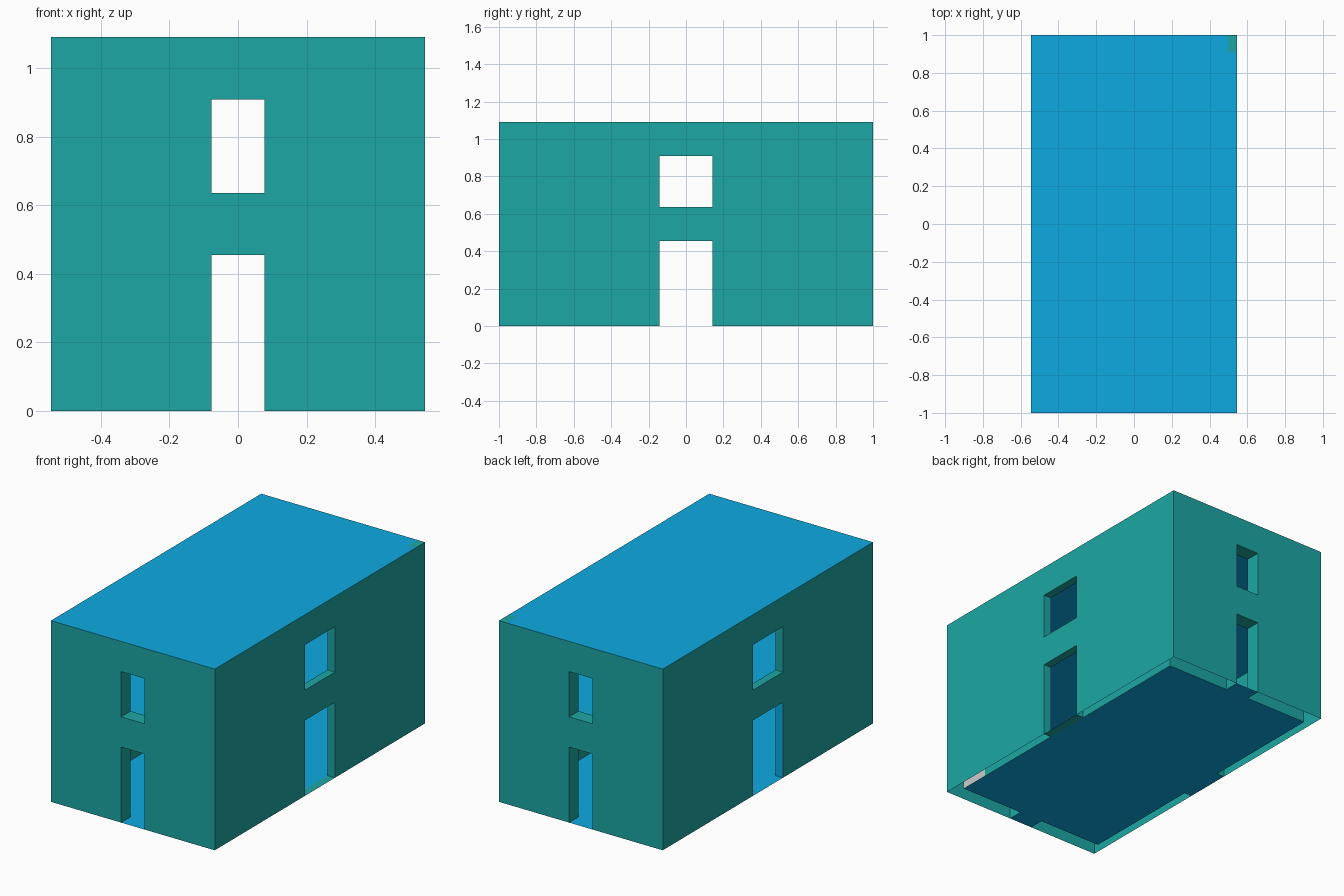
import bpy, bmesh
from mathutils import Vector

if "Cube" in bpy.data.objects:
    bpy.data.objects.remove(bpy.data.objects["Cube"])

W, L, H = 0.5455, 1.0, 1.0909          # outer half width, half length, height
K = 10 / 11                            # inner shell scale
DOOR_TOP, SILL, HEAD, MID = 0.4545, 0.6364, 0.9091, 0.5455


def material(name, color):
    m = bpy.data.materials.new(name)
    m.diffuse_color = color
    m.use_nodes = True
    m.node_tree.nodes["Principled BSDF"].inputs["Base Color"].default_value = m.diffuse_color
    return m


TEAL = material("teal", (0.012, 0.39, 0.37, 1))
BLUE = material("blue", (0.004, 0.40, 0.76, 1))


def build(name, quads, mats=(TEAL, BLUE)):
    """quads: (four corners, facing direction, material index)"""
    bm = bmesh.new()
    for pts, facing, mi in quads:
        f = bm.faces.new([bm.verts.new(p) for p in pts])
        f.normal_update()
        if f.normal.dot(Vector(facing)) < 0:
            f.normal_flip()
        f.material_index = mi
    bmesh.ops.remove_doubles(bm, verts=bm.verts, dist=1e-5)
    me = bpy.data.meshes.new(name)
    bm.to_mesh(me)
    bm.free()
    for m in mats:
        me.materials.append(m)
    ob = bpy.data.objects.new(name, me)
    bpy.context.collection.objects.link(ob)
    return ob


def sheet(x0, x1, y0, y1, z):
    return [(x0, y0, z), (x1, y0, z), (x1, y1, z), (x0, y1, z)]


def wall(name, out, along, depth, half, hole, threshold, low_jamb=0):
    """Hollow wall: outer and inner panel with a door and a window, plus reveals."""
    out, along = Vector(out), Vector(along)

    def P(u, d, z):
        return out * d + along * u + Vector((0, 0, z))

    quads = []
    # outer and inner panels around the openings
    for d, h, s in ((depth, half, 1), (depth * K, half * K, -1)):
        for u0, u1, z0, z1 in ((-h, -hole, 0, H), (hole, h, 0, H),
                               (-hole, hole, DOOR_TOP, SILL), (-hole, hole, HEAD, H)):
            quads.append(([P(u0, d, z0), P(u1, d, z0), P(u1, d, z1), P(u0, d, z1)], out * s, 0))
    # reveals of door and window
    a, b = depth * K, depth
    for z0, z1, floor_mat, jamb_mat in ((0, DOOR_TOP, threshold, low_jamb), (SILL, HEAD, 0, 0)):
        for z, n, mi in ((z0, 1, floor_mat), (z1, -1, 0)):
            quads.append(([P(-hole, a, z), P(hole, a, z), P(hole, b, z), P(-hole, b, z)], (0, 0, n), mi))
        for u, n, mi in ((-hole, 1, jamb_mat), (hole, -1, 0)):
            quads.append(([P(u, a, z0), P(u, b, z0), P(u, b, z1), P(u, a, z1)], along * n, mi))
    build(name, quads)


# four walls
wall("front_wall", (0, -1, 0), (1, 0, 0), L, W, W / 7, 1)
wall("back_wall", (0, 1, 0), (1, 0, 0), L, W, W / 7, 1)
wall("right_wall", (1, 0, 0), (0, 1, 0), W, L, L / 7, 0)
wall("left_wall", (-1, 0, 0), (0, 1, 0), W, L, L / 7, 1, 1)

# ground floor and upper floor
build("ground_floor", [(sheet(-W * K, W * K, -L * K, L * K, 0), (0, 0, 1), 1)])
build("upper_floor", [(sheet(-W * K, W * K, -L * K, L * K, MID), (0, 0, 1), 1)])

# flat roof with one teal corner
xs, ys = (-W, W * K, W), (-L, L * K, L)
build("roof", [(sheet(xs[i], xs[i + 1], ys[j], ys[j + 1], H), (0, 0, 1), 0 if i and j else 1)
               for i in range(2) for j in range(2)])

# plain patch inside the hollow of the right wall
px = W * K + 0.002
build("wall_patch", [([(px, -L * K, 0), (px, -0.72, 0), (px, -0.72, 0.09), (px, -L * K, 0.09)], (1, 0, 0), 0)], ())
